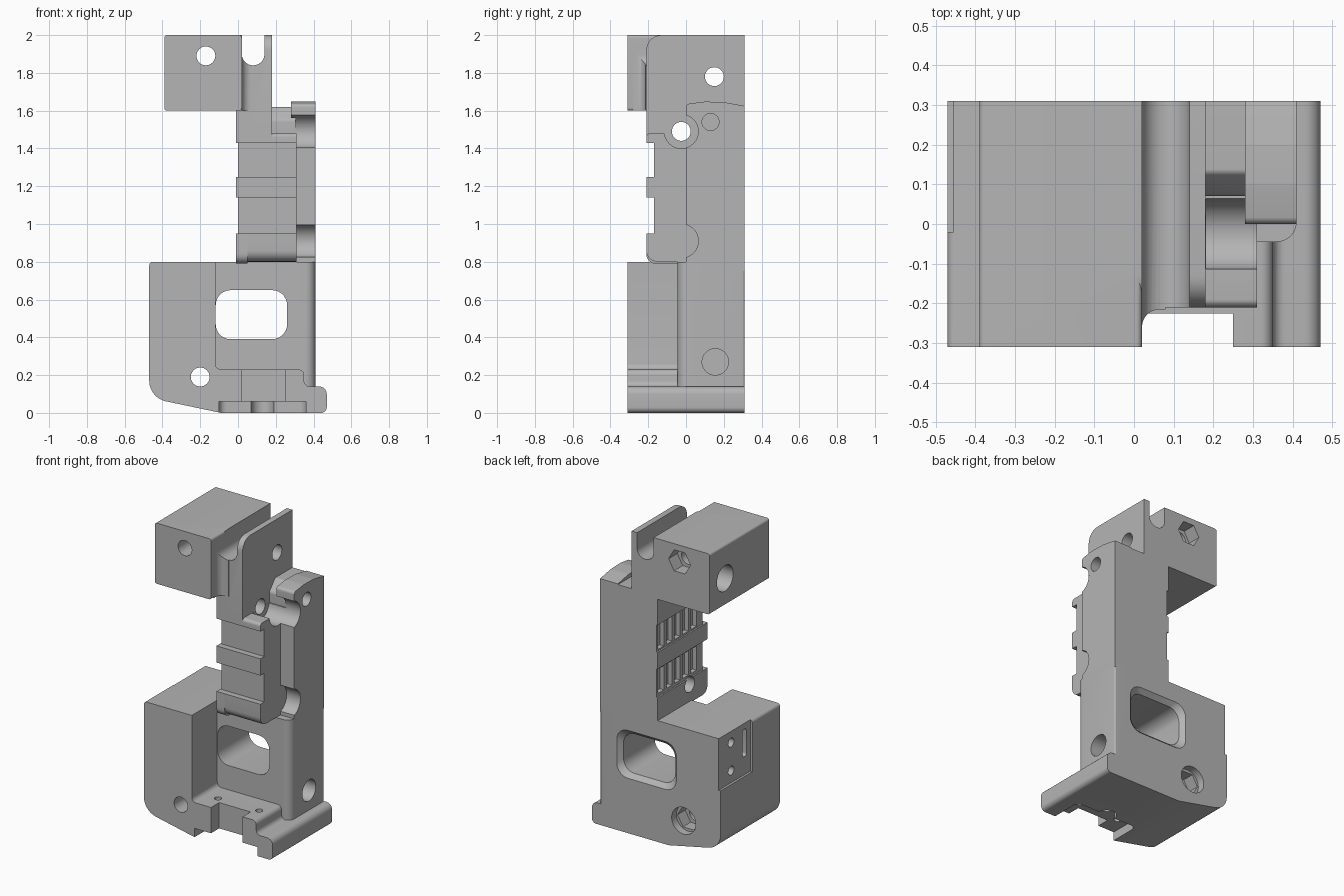
import bpy, bmesh, math
from mathutils import Vector

if "Cube" in bpy.data.objects:
    bpy.data.objects.remove(bpy.data.objects["Cube"])

grey = bpy.data.materials.new("plain_grey")
grey.use_nodes = True
grey.diffuse_color = (0.46, 0.46, 0.46, 1)
grey.node_tree.nodes["Principled BSDF"].inputs["Base Color"].default_value = (0.46, 0.46, 0.46, 1)

BACK, FRONT = 0.31, -0.31


def fillet(points, steps=7):
    """Round each (u, v, radius) corner of a closed profile."""
    out = []
    n = len(points)
    for i, p in enumerate(points):
        c = Vector(p[:2])
        r = p[2] if len(p) > 2 else 0
        if r == 0:
            out.append(c)
            continue
        a = (Vector(points[i - 1][:2]) - c).normalized()
        b = (Vector(points[(i + 1) % n][:2]) - c).normalized()
        half = a.angle(b) / 2
        t = r / math.tan(half)
        centre = c + (a + b).normalized() * (r / math.sin(half))
        s, e = c + a * t - centre, c + b * t - centre
        sweep = s.angle_signed(e)
        for k in range(steps + 1):
            ang = -sweep * k / steps
            out.append(centre + Vector((s.x * math.cos(ang) - s.y * math.sin(ang),
                                        s.x * math.sin(ang) + s.y * math.cos(ang))))
    return out


def prism(name, axis, points, lo, hi, flare=0):
    """Extrude a profile along an axis; flare widens the far end."""
    prof = fillet(points)
    mid = sum(prof, Vector((0, 0))) / len(prof)
    wide = [p + Vector((math.copysign(flare, p.x - mid.x), math.copysign(flare, p.y - mid.y))) for p in prof]
    place = {"x": lambda p, w: (w, p.x, p.y),
             "y": lambda p, w: (p.x, w, p.y),
             "z": lambda p, w: (p.x, p.y, w)}[axis]
    bm = bmesh.new()
    a = [bm.verts.new(place(p, lo)) for p in prof]
    b = [bm.verts.new(place(p, hi)) for p in wide]
    bm.faces.new(a)
    bm.faces.new(b)
    for i in range(len(a)):
        j = (i + 1) % len(a)
        bm.faces.new((a[i], a[j], b[j], b[i]))
    bmesh.ops.recalc_face_normals(bm, faces=bm.faces)
    mesh = bpy.data.meshes.new(name)
    bm.to_mesh(mesh)
    bm.free()
    mesh.materials.append(grey)
    ob = bpy.data.objects.new(name, mesh)
    bpy.context.collection.objects.link(ob)
    return ob


def rect(u0, u1, v0, v1, r=0):
    return [(u0, v0, r), (u1, v0, r), (u1, v1, r), (u0, v1, r)]


def ring(u, v, r, sides=32):
    return [(u + r * math.cos(math.tau * k / sides), v + r * math.sin(math.tau * k / sides)) for k in range(sides)]


def combine(body, others, operation):
    bpy.context.view_layer.objects.active = body
    for ob in others:
        mod = body.modifiers.new(operation, "BOOLEAN")
        mod.object, mod.operation, mod.solver = ob, operation, "EXACT"
        bpy.ops.object.modifier_apply(modifier=mod.name)
        bpy.data.objects.remove(ob)


# Foot with clamp block on one side and a rail lip on the other
body = prism("mount_body", "y", [
    (-0.47, 0.8, 0.02), (-0.12, 0.8), (-0.12, 0.23, 0.03), (0.35, 0.23, 0.03), (0.35, 0.14, 0.03),
    (0.47, 0.14, 0.04), (0.47, 0, 0.03), (-0.09, 0, 0.05), (-0.47, 0.08, 0.11)], FRONT, BACK)

solids = [
    # Lower wall around the window
    prism("lower_wall", "z", [(-0.2, -0.045), (0.41, -0.045, 0.05), (0.41, BACK, 0.01), (-0.2, BACK)], 0.1, 0.8),
    # Grooved grip spine
    prism("spine", "x", [
        (BACK, 0.75), (BACK, 1.48), (-0.21, 1.48, 0.02), (-0.21, 1.43), (-0.17, 1.43), (-0.17, 1.25),
        (-0.21, 1.25), (-0.21, 1.14), (-0.17, 1.14), (-0.17, 0.95), (-0.21, 0.95), (-0.21, 0.8, 0.06),
        (-0.04, 0.8), (-0.04, 0.75)], 0, 0.31),
    # Side column with slightly crowned cap
    prism("side_column", "x", [(0, 0.75), (0, 1.6), (BACK, 1.6), (BACK, 0.75)], 0.305, 0.41),
    prism("column_cap", "x", [(0, 1.56), (0, 1.635, 0.02), (0.1, 1.648, 0.1), (0.2, 1.645, 0.1),
                              (BACK, 1.625), (BACK, 1.56)], 0.28, 0.41),
    prism("back_shoulder", "x", [(BACK, 1.4), (BACK, 1.62), (0.13, 1.62, 0.02), (0.07, 1.55, 0.03), (0.07, 1.4)],
          0.17, 0.32),
    # Upper plate, overhanging box and the curve that joins them
    prism("upper_plate", "x", [(-0.21, 1.44), (-0.21, 2, 0.08), (BACK, 2), (BACK, 1.44)], -0.01, 0.18),
    prism("upper_box", "y", rect(-0.39, 0.02, 1.6, 2, 0.015), FRONT, BACK),
    prism("box_fillet", "z", [(0, -0.28), (0.02, -0.28), (0.02, -0.215, 0.045), (0.08, -0.215), (0.08, -0.15),
                              (0, -0.15)], 1.6, 1.95),
]
# Raised bands wrapping the spine
for z0, z1 in ((0.79, 0.95), (1.14, 1.25), (1.43, 1.61)):
    solids.append(prism("band", "x", [(-0.21, z0, 0.05 if z0 < 0.8 else 0), (BACK, z0), (BACK, z1), (-0.21, z1)],
                        -0.01, 0.05))
combine(body, solids, "UNION")

cuts = [
    # Slot along the top
    prism("cut_top_slot", "y", [(0.02, 1.84, 0.059), (0.14, 1.84, 0.059), (0.14, 2.1), (0.02, 2.1)], -0.5, 0.5),
    # Window with flared rear edge
    prism("cut_window", "y", rect(-0.118, 0.26, 0.39, 0.65, 0.08), -0.1, 0.5),
    prism("cut_window_flare", "y", rect(-0.118, 0.26, 0.39, 0.65, 0.08), 0.28, 0.312, 0.03),
    # Front notch and underside pocket
    prism("cut_notch", "z", rect(0.02, 0.25, -0.5, -0.225), -0.1, 0.4),
    prism("cut_pocket", "z", [(-0.1, -0.5), (0.36, -0.5), (0.36, -0.1, 0.04), (-0.1, -0.1, 0.04)], -0.1, 0.06),
    prism("cut_foot_bore", "z", ring(0.13, -0.1, 0.06), -0.1, 0.14),
    # Long bolt holes with nut pockets at the back
    prism("cut_upper_bolt", "y", ring(-0.17, 1.89, 0.05), -0.5, 0.5),
    prism("cut_lower_bolt", "y", ring(-0.2, 0.19, 0.05), -0.5, 0.5),
    prism("cut_upper_nut", "y", ring(-0.17, 1.89, 0.08, 6), 0.22, 0.5),
    prism("cut_lower_nut", "y", ring(-0.2, 0.19, 0.08, 6), 0.18, 0.5),
    prism("cut_lower_seat", "y", ring(-0.2, 0.19, 0.088), 0.26, 0.5),
    # Cross hole through the upper box
    prism("cut_cross_hole", "x", ring(0.15, 1.78, 0.05), -0.6, 0.6),
    prism("cut_cross_seat", "x", ring(0.15, 1.78, 0.085), -0.6, -0.2),
    # Blind holes in the column side
    prism("cut_blind_upper", "x", ring(0.13, 1.54, 0.045), 0.25, 0.6),
    prism("cut_blind_lower", "x", ring(0.155, 0.27, 0.07), 0.28, 0.6),
    # Shallow panel on the clamp block with its slot
    prism("cut_panel", "x", [(-0.02, 0.46), (0.5, 0.46), (0.5, 0.9), (-0.02, 0.9)], -0.6, -0.455),
    prism("cut_panel_slot", "x", rect(0.02, 0.06, 0.58, 0.76, 0.015), -0.6, -0.38),
]
# Spine screw holes with side counterbores
for z, seat in ((0.91, 0.31), (1.49, 0.181)):
    cuts.append(prism("cut_screw", "x", ring(-0.025, z, 0.05), -0.1, 0.6))
    cuts.append(prism("cut_counterbore", "x", ring(-0.025, z, 0.09), seat, 0.6))
for z in (0.54, 0.725):
    cuts.append(prism("cut_panel_hole", "x", ring(0.18, z, 0.03, 16), -0.6, -0.36))
for x in (-0.02, 0.28):
    cuts.append(prism("cut_foot_hole", "z", ring(x, -0.18, 0.022, 16), -0.1, 0.4))
# Narrow upright flutes on the inner face of the spine
for k in range(5):
    y = -0.11 + k * 0.085
    for z0, z1 in ((0.97, 1.13), (1.26, 1.43)):
        cuts.append(prism("cut_flute", "x", rect(y, y + 0.06, z0, z1), -0.1, 0.03))
combine(body, cuts, "DIFFERENCE")

# Smooth curved faces, keep edges sharp
bpy.ops.object.select_all(action="DESELECT")
body.select_set(True)
bpy.context.view_layer.objects.active = body
bpy.ops.object.shade_smooth_by_angle(angle=math.radians(30))
